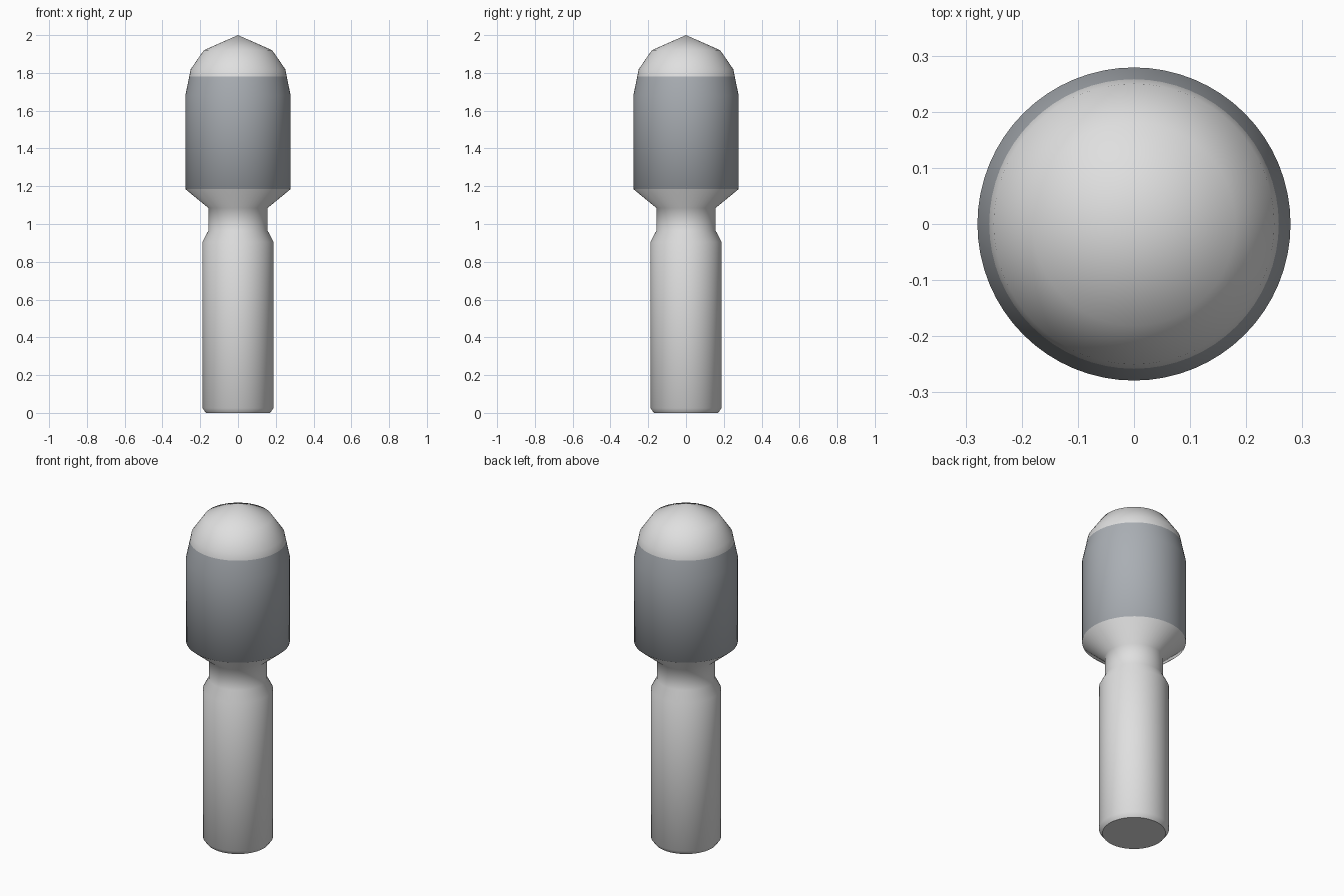
import bpy, bmesh, math

if "Cube" in bpy.data.objects:
    bpy.data.objects.remove(bpy.data.objects["Cube"])

SEGMENTS = 64


def material(name, rgb):
    m = bpy.data.materials.new(name)
    m.diffuse_color = (*rgb, 1.0)
    m.use_nodes = True
    m.node_tree.nodes["Principled BSDF"].inputs["Base Color"].default_value = m.diffuse_color
    return m


light = material("light_grey", (0.74, 0.74, 0.74))
steel = material("steel_grey", (0.40, 0.425, 0.455))

# Radius and height from the base up to the tip
profile = [
    (0.170, 0.000), (0.188, 0.025),                  # chamfered shank base
    (0.188, 0.905), (0.157, 0.965),                  # shank and its shoulder
    (0.157, 1.085), (0.279, 1.185),                  # neck and flare
    (0.279, 1.680), (0.258, 1.780),                  # grey sleeve
    (0.250, 1.820), (0.181, 1.920),                  # rounded nose
]
TIP = 2.0

bm = bmesh.new()
rings = []
for r, z in profile:
    rings.append([bm.verts.new((r * math.cos(2 * math.pi * i / SEGMENTS),
                                r * math.sin(2 * math.pi * i / SEGMENTS), z))
                  for i in range(SEGMENTS)])

# Lathed walls
for a, b in zip(rings, rings[1:]):
    for i in range(SEGMENTS):
        j = (i + 1) % SEGMENTS
        bm.faces.new((a[i], a[j], b[j], b[i]))

# Pointed tip
tip = bm.verts.new((0, 0, TIP))
for i in range(SEGMENTS):
    bm.faces.new((rings[-1][i], rings[-1][(i + 1) % SEGMENTS], tip))

# Flat base
base = bm.faces.new(list(reversed(rings[0])))

# Smooth walls, crisp base rim, sleeve coloured by height
for f in bm.faces:
    f.smooth = f is not base
    f.material_index = int(1.185 < f.calc_center_median().z < 1.78)
base.smooth = False
for e in base.edges:
    e.smooth = False

mesh = bpy.data.meshes.new("pin_body")
bm.to_mesh(mesh)
bm.free()
mesh.materials.append(light)
mesh.materials.append(steel)
body = bpy.data.objects.new("pin_body", mesh)
bpy.context.collection.objects.link(body)
